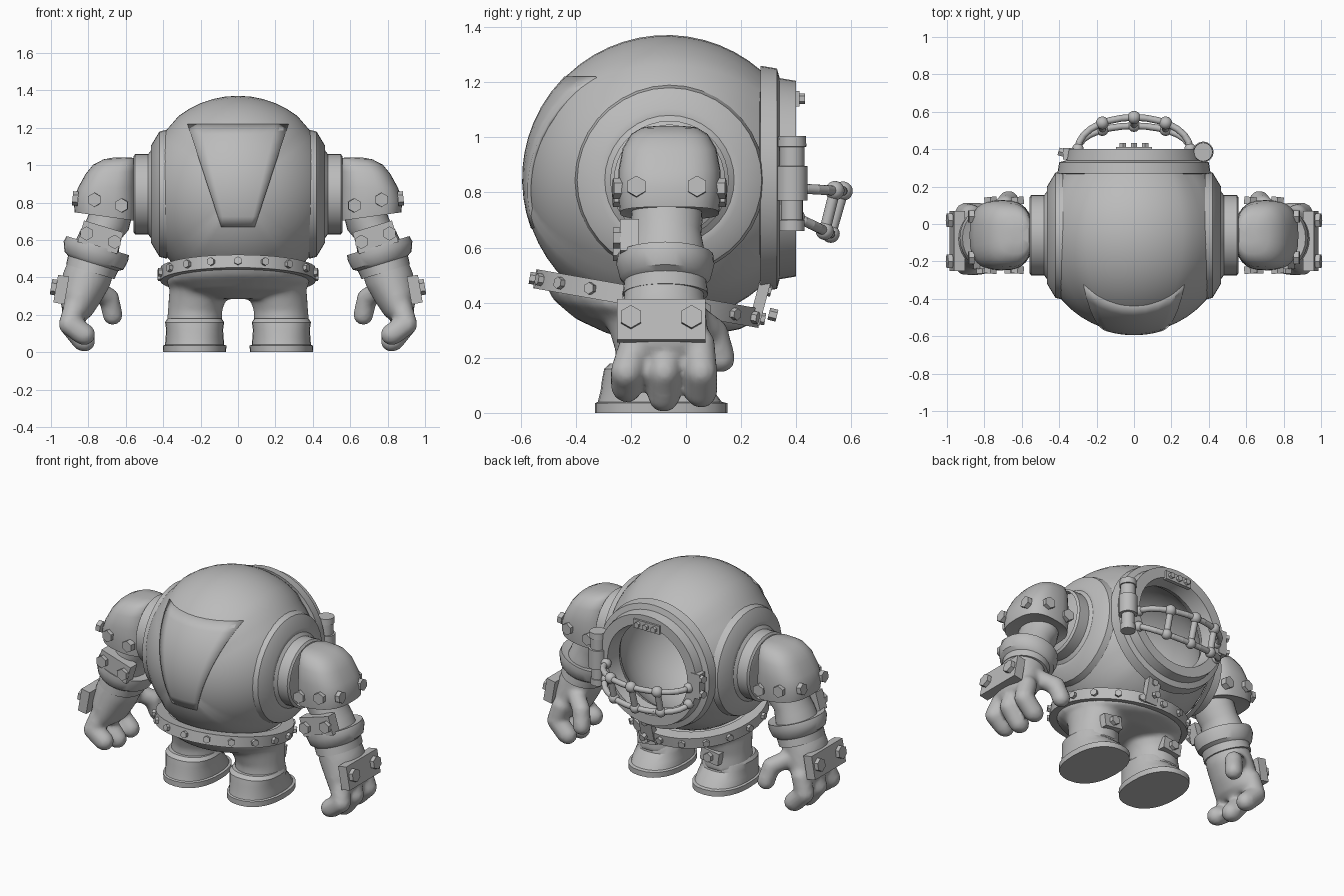
import bpy, bmesh, math
from mathutils import Matrix, Vector

if "Cube" in bpy.data.objects:
    bpy.data.objects.remove(bpy.data.objects["Cube"])

grey = bpy.data.materials.new("plain_grey")
grey.use_nodes = True
grey.diffuse_color = (0.5, 0.5, 0.5, 1)
grey.node_tree.nodes["Principled BSDF"].inputs["Base Color"].default_value = (0.5, 0.5, 0.5, 1)


def finish(name, bm, mirror=False, voxel=0, angle=35):
    """Turn a bmesh into a shaded object."""
    bmesh.ops.recalc_face_normals(bm, faces=bm.faces)
    for f in bm.faces:
        f.smooth = True
    for e in bm.edges:
        e.smooth = len(e.link_faces) < 2 or e.calc_face_angle(0) < math.radians(angle)
    mesh = bpy.data.meshes.new(name)
    bm.to_mesh(mesh)
    bm.free()
    mesh.materials.append(grey)
    ob = bpy.data.objects.new(name, mesh)
    bpy.context.collection.objects.link(ob)
    if voxel:
        r = ob.modifiers.new("fuse", "REMESH")
        r.mode, r.voxel_size, r.use_smooth_shade = "VOXEL", voxel, True
        s = ob.modifiers.new("soften", "SMOOTH")
        s.factor, s.iterations = 0.5, 5
    if mirror:
        ob.modifiers.new("mirror", "MIRROR").use_clip = False
    return ob


def loft(bm, rings, axis="Y", n=28, power=2, caps=True, closed=False):
    """Skin rings given as (x, y, z, radius_u, radius_v, tilt)."""
    loops = []
    for x, y, z, ru, rv, tilt in rings:
        rot = Matrix.Rotation(math.radians(tilt), 3, axis)
        loop = []
        for i in range(n):
            c, s = math.cos(math.tau * i / n), math.sin(math.tau * i / n)
            u = ru * math.copysign(abs(c) ** (2 / power), c)
            v = rv * math.copysign(abs(s) ** (2 / power), s)
            loop.append(bm.verts.new(Vector((x, y, z)) + rot @ Vector((u, v, 0))))
        loops.append(loop)
    for a, b in zip(loops, loops[1:] + ([loops[0]] if closed else [])):
        for i in range(n):
            j = (i + 1) % n
            bm.faces.new((a[i], a[j], b[j], b[i]))
    if caps and not closed:
        bm.faces.new(loops[0])
        bm.faces.new(loops[-1])


def rod(bm, a, b, r, n=12):
    a, b = Vector(a), Vector(b)
    d = b - a
    m = Matrix.Translation((a + b) / 2) @ d.to_track_quat("Z", "Y").to_matrix().to_4x4()
    bmesh.ops.create_cone(bm, cap_ends=True, segments=n, radius1=r, radius2=r, depth=d.length, matrix=m)


def bolt(bm, p, normal, r=0.038, h=0.03):
    p = Vector(p)
    rod(bm, p, p + Vector(normal).normalized() * h, r, 6)


def box(bm, p, size, tilt=0, axis="Y"):
    m = Matrix.Translation(p) @ Matrix.Rotation(math.radians(tilt), 4, axis) @ Matrix.Diagonal((*size, 1))
    bmesh.ops.create_cube(bm, size=1, matrix=m)


def ball(bm, p, r):
    bmesh.ops.create_uvsphere(bm, u_segments=14, v_segments=10, radius=r, matrix=Matrix.Translation(p))


def limb(bm, pts, r):
    """Chain of overlapping balls, to be fused."""
    for a, b in zip(pts, pts[1:]):
        for k in range(6):
            ball(bm, Vector(a).lerp(Vector(b), k / 5), r)


R, CY, CZ = 0.512, -0.07, 0.85

# hollow round body with a raised front opening
profile = [(R * math.sin(t), CY - R * math.cos(t)) for t in [0.01 + i * 2.28 / 20 for i in range(21)]]
profile += [(0.41, 0.27), (0.4, 0.33), (0.365, 0.34), (0.355, 0.4), (0.29, 0.4), (0.275, 0.3)]
profile += [(0.44 * math.sin(t), CY - 0.44 * math.cos(t)) for t in [2.4 - i * 2.39 / 14 for i in range(15)]]
bm = bmesh.new()
loft(bm, [(0, y, CZ, r, r, 90) for r, y in profile], axis="X", n=48)
centre = Vector((0, CY, CZ))
for v in bm.verts:
    around = abs(math.atan2(v.co.x, v.co.z - CZ))
    if abs((v.co - centre).length - R) < 0.002 and (around < 0.66 or around > 2.4):
        v.co = centre + (v.co - centre) * 1.018
finish("body_shell", bm, angle=28)

# tapering plate on the closed side of the body
bm = bmesh.new()
rows = []
for i in range(11):
    z = 0.67 + 0.055 * i
    half = 0.09 + 0.018 * i
    rows.append([])
    for j in range(9):
        x = half * (j / 4 - 1)
        y = CY - math.sqrt((R * 1.025) ** 2 - x * x - (z - CZ) ** 2)
        rows[-1].append(bm.verts.new((x, y, z)))
for a, b in zip(rows, rows[1:]):
    for j in range(8):
        bm.faces.new((a[j], a[j + 1], b[j + 1], b[j]))
plate = finish("tapered_body_plate", bm)
plate.modifiers.new("thickness", "SOLIDIFY").thickness = 0.02

# shoulder discs and collars
bm = bmesh.new()
loft(bm, [(x, -0.06, 0.845, r, r, 90) for x, r in
          ((0.38, 0.345), (0.42, 0.335), (0.465, 0.26), (0.465, 0.235), (0.48, 0.215),
           (0.55, 0.215), (0.56, 0.2))], n=36, caps=False)
finish("shoulder_collar", bm, mirror=True)

# domed shoulder guards
bm = bmesh.new()
loft(bm, [(x, -0.06, z, ru, rv, t) for x, z, ru, rv, t in
          ((0.71, 0.735, 0.13, 0.15, -8), (0.71, 0.725, 0.165, 0.18, -8), (0.71, 0.8, 0.17, 0.188, -6),
           (0.7, 0.88, 0.155, 0.185, 0), (0.68, 0.96, 0.135, 0.17, 3), (0.66, 1.01, 0.115, 0.14, 4),
           (0.64, 1.035, 0.08, 0.1, 3), (0.63, 1.042, 0.03, 0.04, 0))], n=32, power=2.7)
finish("shoulder_guard", bm, mirror=True, angle=45)
bm = bmesh.new()
for s in (-1, 1):
    bolt(bm, (0.855, -0.07 + s * 0.11, 0.82), (1, 0, 0.1))
    for x, z in ((0.62, 0.785), (0.765, 0.815)):
        bolt(bm, (x, -0.06 + s * 0.165, z), (0.1, s, 0), h=0.04)
finish("shoulder_bolts", bm, mirror=True)

# sleeves
bm = bmesh.new()
loft(bm, [(x, -0.07, z, ru, rv, -24) for x, z, ru, rv in
          ((0.66, 0.8, 0.11, 0.12), (0.69, 0.7, 0.115, 0.13), (0.72, 0.65, 0.105, 0.125),
           (0.74, 0.6, 0.115, 0.135), (0.77, 0.5, 0.13, 0.145))])
finish("sleeve", bm, mirror=True)
bm = bmesh.new()
box(bm, (0.735, -0.205, 0.615), (0.22, 0.07, 0.12), -17)
for x, z in ((0.66, 0.59), (0.81, 0.635)):
    bolt(bm, (x, -0.235, z), (0, -1, 0))
finish("elbow_plate", bm, mirror=True)

# flared cuffs
bm = bmesh.new()
loft(bm, [(x, -0.075, z, ru, rv, -17) for x, z, ru, rv in
          ((0.75, 0.56, 0.13, 0.13), (0.75, 0.57, 0.175, 0.175), (0.76, 0.54, 0.18, 0.178),
           (0.77, 0.49, 0.165, 0.165), (0.775, 0.475, 0.14, 0.15), (0.79, 0.43, 0.135, 0.155))])
finish("cuff", bm, mirror=True)

# gloves with three fingers and a thumb
bm = bmesh.new()
loft(bm, [(x, -0.08, z, ru, rv, -17) for x, z, ru, rv in
          ((0.78, 0.47, 0.125, 0.14), (0.81, 0.39, 0.13, 0.15), (0.845, 0.3, 0.115, 0.16),
           (0.865, 0.22, 0.085, 0.165), (0.87, 0.18, 0.05, 0.14))])
for y, tip in ((-0.215, 0.1), (-0.08, 0.065), (0.055, 0.08)):
    limb(bm, [(0.87, y * 0.85, 0.25), (0.9, y, 0.15), (0.83, y, tip)], 0.06)
    limb(bm, [(0.885, y, 0.14), (0.82, y, tip - 0.005)], 0.058)
limb(bm, [(0.79, 0.02, 0.35), (0.69, 0.1, 0.29), (0.67, 0.125, 0.2)], 0.055)
finish("glove", bm, mirror=True, voxel=0.014)
bm = bmesh.new()
box(bm, (0.945, -0.09, 0.335), (0.06, 0.32, 0.15), -10)
for y in (-0.2, 0.02):
    bolt(bm, (0.97, y, 0.345), (1, 0, 0.17), r=0.042)
finish("wrist_plate", bm, mirror=True)

# tilted belt with bolts
bm = bmesh.new()
tilt = Matrix.Rotation(math.radians(-10), 3, "X")
middle = Vector((0, -0.14, 0.415))
loft(bm, [(*(middle + tilt @ Vector((0, 0, h))), r, r, -10) for r, h in
          ((0.415, -0.035), (0.415, 0.035), (0.34, 0.035), (0.34, -0.035))],
     axis="X", n=40, closed=True)
for i in range(18):
    a = math.tau * (i + 0.5) / 18
    out = tilt @ Vector((math.cos(a), math.sin(a), 0))
    bolt(bm, middle + out * 0.41, out, r=0.022, h=0.024)
finish("belt", bm)

# trousers
bm = bmesh.new()
loft(bm, [(0, y, z, ru, rv, t) for y, z, ru, rv, t in
          ((-0.14, 0.405, 0.385, 0.38, -10), (-0.13, 0.36, 0.38, 0.355, -8),
           (-0.11, 0.32, 0.33, 0.29, -4), (-0.1, 0.285, 0.2, 0.18, 0))], axis="X")
for s in (-1, 1):
    loft(bm, [(s * x, y, z, ru, rv, 0) for x, y, z, ru, rv in
              ((0.2, -0.11, 0.39, 0.16, 0.22), (0.215, -0.1, 0.3, 0.155, 0.18),
               (0.23, -0.1, 0.22, 0.145, 0.155), (0.235, -0.1, 0.12, 0.15, 0.16))])
finish("trousers", bm, voxel=0.016)

# boots
bm = bmesh.new()
loft(bm, [(0.232, y, z, ru, rv, 0) for y, z, ru, rv in
          ((-0.09, 0, 0.168, 0.24), (-0.09, 0.035, 0.17, 0.24), (-0.095, 0.04, 0.158, 0.225),
           (-0.105, 0.08, 0.155, 0.205), (-0.125, 0.12, 0.152, 0.18), (-0.125, 0.16, 0.158, 0.172),
           (-0.12, 0.18, 0.145, 0.155))], power=2.3)
finish("boot", bm, mirror=True)
bm = bmesh.new()
box(bm, (0.23, 0.06, 0.225), (0.13, 0.05, 0.08), 8)
bolt(bm, (0.23, 0.08, 0.225), (0, 1, 0), r=0.03)
finish("shin_plate", bm, mirror=True)

# strap joining the opening to the belt
bm = bmesh.new()
box(bm, (0.09, 0.27, 0.41), (0.09, 0.04, 0.18), -15, "X")
for z in (0.36, 0.45):
    bolt(bm, (0.09, 0.38 - z * 0.22, z), (0, 1, -0.25), r=0.022)
finish("belt_strap", bm)

# hinge and top clasp on the opening
bm = bmesh.new()
box(bm, (-0.35, 0.375, 0.84), (0.06, 0.06, 0.16))
box(bm, (0, 0.4, 1.14), (0.19, 0.025, 0.055))
for z in (0.79, 0.89):
    bolt(bm, (-0.375, 0.38, z), (-1, 0.3, 0), r=0.024)
for x in (-0.06, 0, 0.06):
    bolt(bm, (x, 0.41, 1.14), (0, 1, 0), r=0.019, h=0.022)
finish("opening_clasps", bm)

# side canister
bm = bmesh.new()
loft(bm, [(0.37, 0.385, z, r, r, 0) for z, r in
          ((0.66, 0.045), (0.7, 0.045), (0.701, 0.04), (0.77, 0.04), (0.771, 0.056), (0.895, 0.056),
           (0.896, 0.045), (0.965, 0.045), (0.966, 0.052), (1.005, 0.05))], n=16)
box(bm, (0.34, 0.36, 0.83), (0.06, 0.06, 0.1))
finish("canister", bm)

# curved guard in front of the opening
bm = bmesh.new()


def rail(a, reach, z, dip):
    return Vector((0.3 * math.sin(a), 0.4 + reach * math.cos(a), z + dip * math.cos(a)))


upper, lower = (0.17, 0.815, -0.01), (0.125, 0.71, -0.06)
for spec in (upper, lower):
    pts = [rail(math.pi * (i / 14 - 0.5), *spec) for i in range(15)]
    for a, b in zip(pts, pts[1:]):
        rod(bm, a, b, 0.018)
        ball(bm, b, 0.0182)
    for p in (pts[0], pts[-1]):
        ball(bm, p, 0.032)
for a in (-0.6, 0, 0.6):
    top, low = rail(a, *upper), rail(a, *lower)
    rod(bm, top, low, 0.02)
    ball(bm, top, 0.035)
    ball(bm, low, 0.033)
finish("opening_guard", bm)
